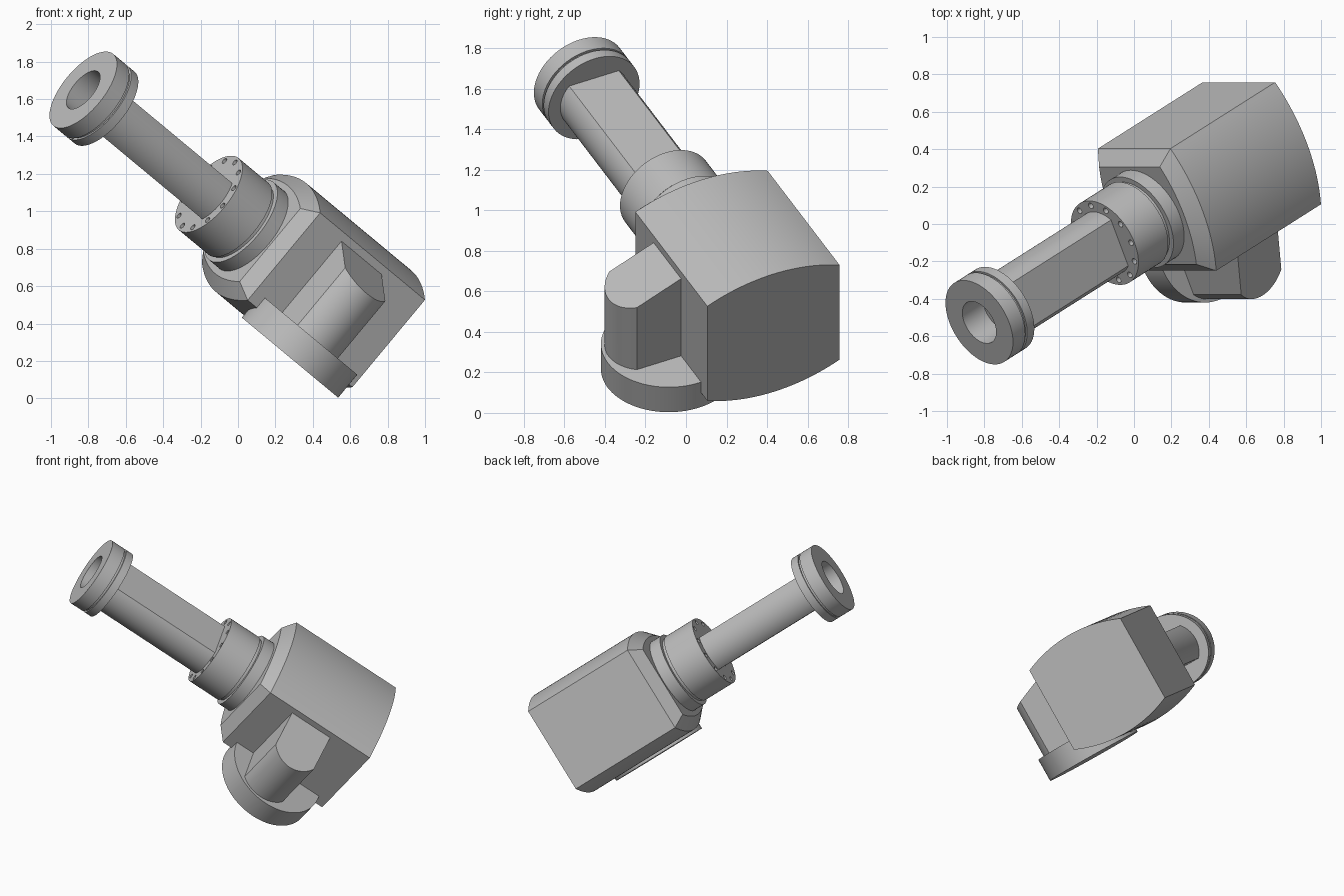
import bpy, bmesh
from math import sin, cos, asin, pi, radians
from mathutils import Matrix, Vector

cube = bpy.data.objects.get("Cube")
if cube:
    bpy.data.objects.remove(cube)

# Tilted frame of the machine: local x runs down the arm into the body,
# local y to the back of the body, local z to its top
down = Vector((0.691, 0.438, -0.574)).normalized()
up = Vector((-down.z, 0, down.x)).normalized()
back = up.cross(down)
FRAME = Matrix((down, back, up)).transposed().to_4x4()
AXIS_Y, AXIS_Z = 0.268, 0.74

grey = bpy.data.materials.new("machine grey")
grey.use_nodes = True
grey.diffuse_color = (0.5, 0.5, 0.5, 1)
grey.node_tree.nodes["Principled BSDF"].inputs["Base Color"].default_value = grey.diffuse_color


def arc(radius, start, end, steps, cu=0, cv=0):
    """Points on an arc in a plane, from angle start to end."""
    return [(cu + radius * cos(start + (end - start) * i / steps),
             cv + radius * sin(start + (end - start) * i / steps)) for i in range(steps + 1)]


def circle(radius, steps=64, cu=0, cv=0):
    return arc(radius, 0, 2 * pi, steps, cu, cv)[:-1]


def loft(name, rings):
    """Skin a stack of equal-sized rings and cap both ends."""
    bm = bmesh.new()
    loops = [[bm.verts.new(p) for p in ring] for ring in rings]
    for one, two in zip(loops, loops[1:]):
        for i in range(len(one)):
            j = (i + 1) % len(one)
            bm.faces.new((one[i], one[j], two[j], two[i]))
    bm.faces.new(loops[0])
    bm.faces.new(loops[-1])
    bmesh.ops.recalc_face_normals(bm, faces=bm.faces)
    mesh = bpy.data.meshes.new(name)
    bm.to_mesh(mesh)
    bm.free()
    mesh.materials.append(grey)
    obj = bpy.data.objects.new(name, mesh)
    obj.matrix_world = FRAME
    bpy.context.collection.objects.link(obj)
    return obj


def along(x, section):
    """Place a section across the arm axis at x."""
    return [(x, AXIS_Y + u, AXIS_Z + v) for u, v in section]


def level(z, section):
    """Place a section lying flat at height z."""
    return [(u, v, z) for u, v in section]


def turned(name, profile):
    return loft(name, [along(x, circle(r)) for x, r in profile])


# Body: flat sides, bulging top and bottom, bevelled front rim
def body_section(inset):
    radius, half, rise = 0.92 - inset, 0.363 - inset, 0.378 - inset
    t = asin(half / radius)
    top = arc(radius, pi / 2 - t, pi / 2 + t, 24, 0, rise - radius)
    return top + [(-u, -v) for u, v in top]


body = loft("body", [along(0.435, body_section(0)), along(-0.375, body_section(0)),
                     along(-0.447, body_section(0.073))])

# Collar with a stepped base and a ring of bolt holes
collar = turned("collar", [(-0.43, 0.27), (-0.53, 0.27), (-0.53, 0.24),
                           (-0.55, 0.24), (-0.55, 0.25), (-0.78, 0.25)])
holes = []
for i in range(12):
    t = i * pi / 6
    hole = circle(0.017, 16, 0.22 * cos(t), 0.22 * sin(t))
    holes.append(loft("bolt_hole_cutter", [along(-0.8, hole), along(-0.75, hole)]))
for cutter in holes:
    mod = collar.modifiers.new("hole", 'BOOLEAN')
    mod.object = cutter
    mod.solver = 'EXACT'
bpy.context.view_layer.update()
bpy.context.view_layer.objects.active = collar
for mod in list(collar.modifiers):
    bpy.ops.object.modifier_apply(modifier=mod.name)
for cutter in holes:
    bpy.data.objects.remove(cutter)

# Arm: round bar with a flat on top and underneath
t = asin(0.125 / 0.185)
side = arc(0.185, -t, t, 20)
bar = side + [(-u, -v) for u, v in side]
arm = loft("arm", [along(-1.588, bar), along(-0.76, bar)])

# Flange with a groove round the rim and a central bore
flange = turned("flange", [(-1.59, 0.125), (-1.75, 0.125), (-1.75, 0.25), (-1.655, 0.25),
                           (-1.655, 0.238), (-1.64, 0.238), (-1.64, 0.25), (-1.585, 0.25)])

# Round base on the front of the body
disc = circle(0.335, 96, 0.03, -0.109)
base = loft("motor_base", [level(0.345, disc), level(0.505, disc)])

# Motor housing: straight sides, rounded front, sloping roof
t = asin(0.155 / 0.19)
plan = [(0.14, 0.0), (-0.17, 0.0)] + arc(0.19, -pi / 2 - t, -pi / 2 + t, 24, -0.015, -0.228)
roof = [(u, v, 1.0 + 0.4 * (v + 0.095)) for u, v in plan]
housing = loft("motor_housing", [level(0.49, plan), roof])

# Smooth the round faces, keep the edges sharp
bpy.ops.object.select_all(action='DESELECT')
for obj in (body, collar, arm, flange, base, housing):
    obj.select_set(True)
bpy.context.view_layer.objects.active = body
bpy.ops.object.shade_smooth_by_angle(angle=radians(25))
